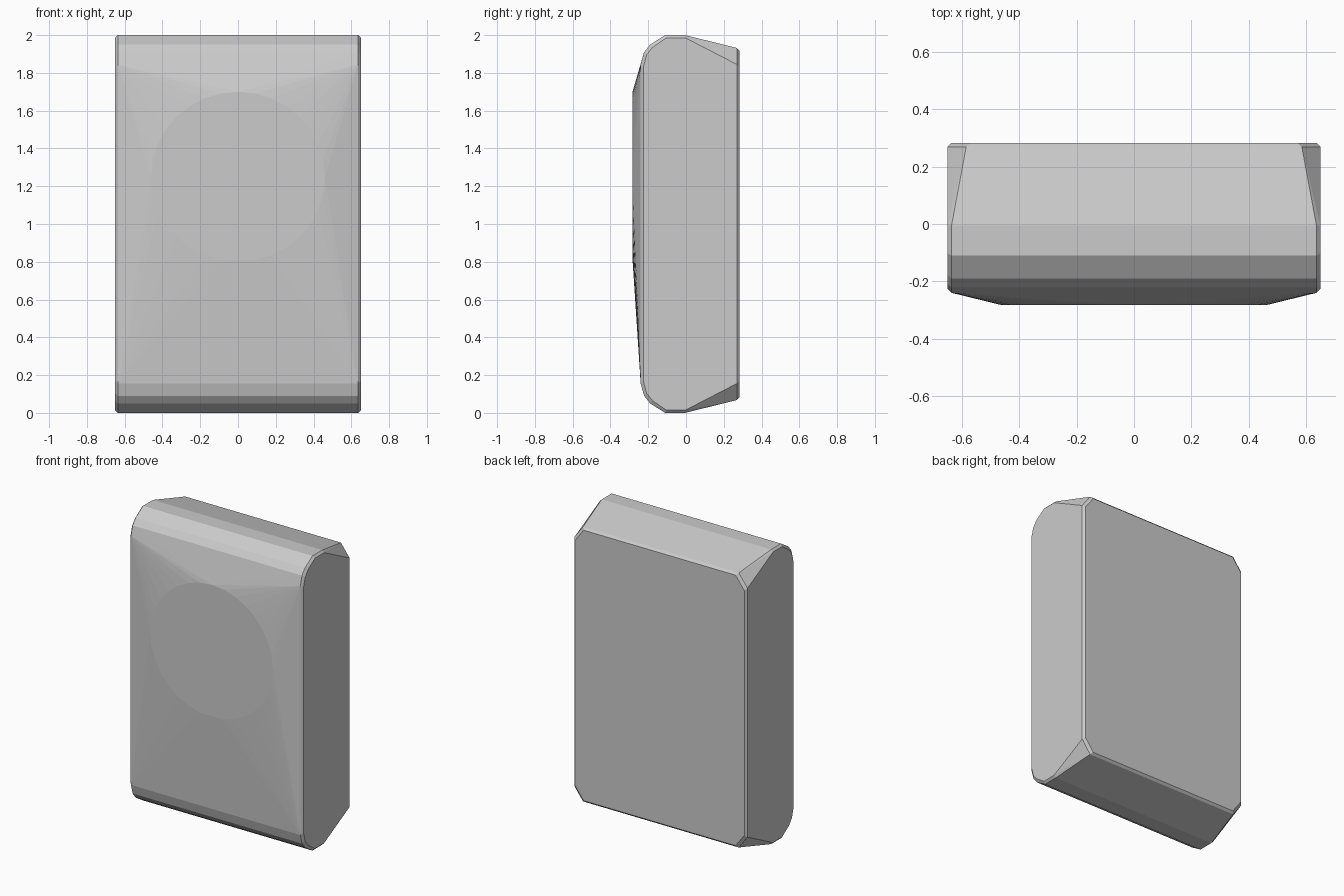
import bpy, bmesh, math

if "Cube" in bpy.data.objects:
    bpy.data.objects.remove(bpy.data.objects["Cube"])

EDGE = 0.014   # width of the thin bevel around sides and back

# half of the side profile (y, height from the middle), mirrored top to bottom
half_profile = [(-0.005, 1.0), (-0.11, 1.0), (-0.19, 0.95), (-0.222, 0.91), (-0.24, 0.845)]
# quarter of the clipped-corner back panel (x, height from the middle)
quarter_back = [(0.65, 0.845), (0.585, 0.932)]

points = []
for sx in (-1, 1):
    for sz in (-1, 1):
        # rounded side outline, with an inset copy on the outer side face
        for y, h in half_profile:
            points.append((sx * (0.65 - EDGE), y, 1 + sz * h))
            inset_y = y + EDGE * min(1, -y / 0.2)
            points.append((sx * 0.65, inset_y, 1 + sz * (h - EDGE)))
        # back panel rim and its inset face
        for x, h in quarter_back:
            points.append((sx * x, 0.283 - EDGE, 1 + sz * h))
            points.append((sx * (x - EDGE), 0.283, 1 + sz * (h - EDGE)))

# raised flat disc on the front
for i in range(32):
    a = 2 * math.pi * i / 32
    points.append((0.46 * math.cos(a), -0.283, 1.25 + 0.45 * math.sin(a)))

# wrap everything in one convex shell
bm = bmesh.new()
for p in points:
    bm.verts.new(p)
bmesh.ops.convex_hull(bm, input=bm.verts[:])
bmesh.ops.delete(bm, geom=[v for v in bm.verts if not v.link_faces], context='VERTS')
bmesh.ops.dissolve_limit(bm, angle_limit=math.radians(0.5), verts=bm.verts[:], edges=bm.edges[:])
bmesh.ops.recalc_face_normals(bm, faces=bm.faces[:])
mesh = bpy.data.meshes.new("body_shell")
bm.to_mesh(mesh)
bm.free()
body = bpy.data.objects.new("body_shell", mesh)
bpy.context.collection.objects.link(body)
